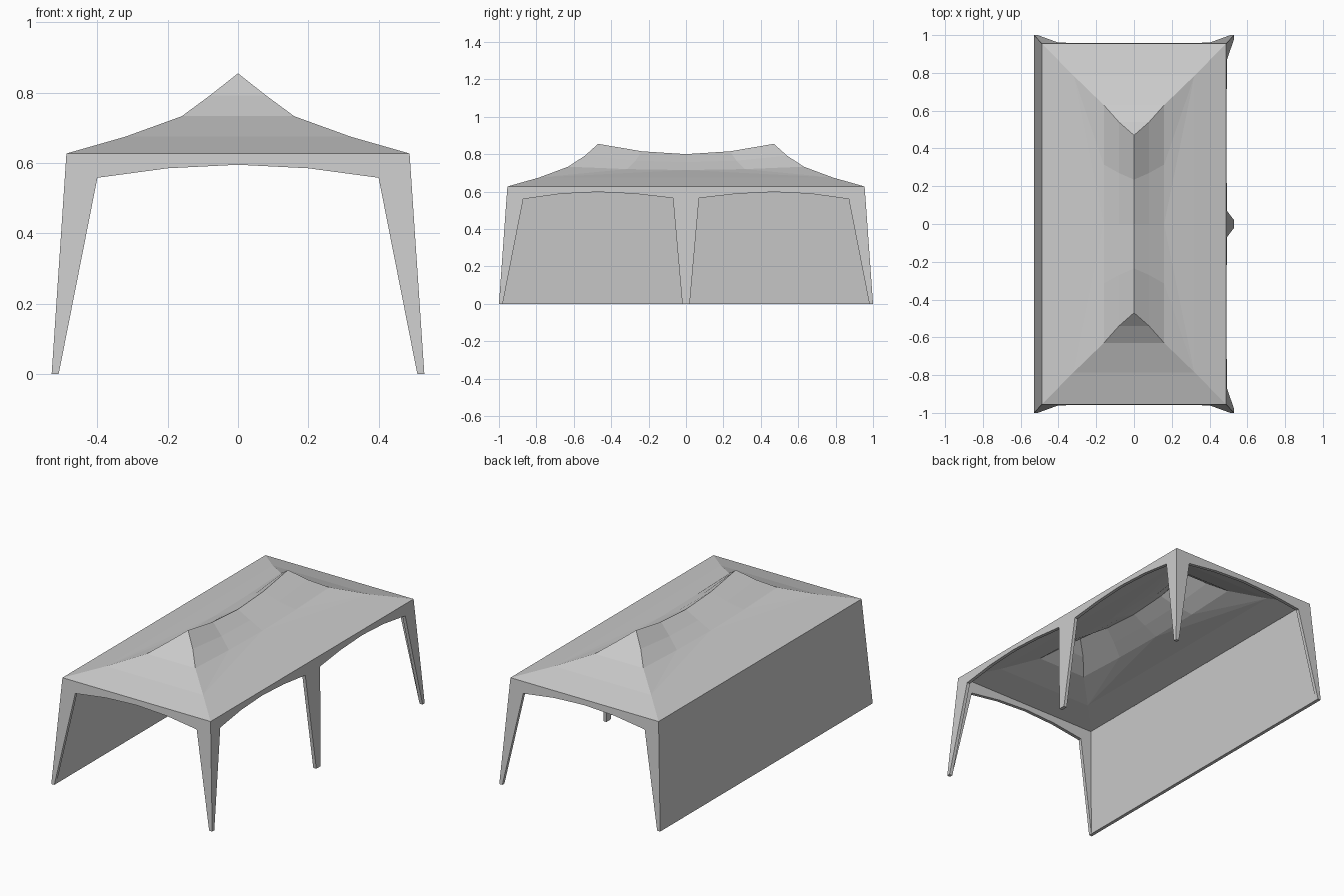
import bpy
import bmesh

cube = bpy.data.objects.get("Cube")
if cube:
    bpy.data.objects.remove(cube)

EAVE_X, EAVE_Y, EAVE_Z = 0.488, 0.955, 0.627   # roof edge
FOOT_X, FOOT_Y = 0.53, 1.0                     # ground outline
THICK = 0.02

canvas = bpy.data.materials.new("grey canvas")
canvas.use_nodes = True
grey = (0.6, 0.6, 0.6, 1)
canvas.diffuse_color = grey
canvas.node_tree.nodes["Principled BSDF"].inputs["Base Color"].default_value = grey


def finish(name, bm):
    bmesh.ops.remove_doubles(bm, verts=bm.verts, dist=0.0005)
    bmesh.ops.recalc_face_normals(bm, faces=bm.faces)
    mesh = bpy.data.meshes.new(name)
    bm.to_mesh(mesh)
    bm.free()
    mesh.materials.append(canvas)
    obj = bpy.data.objects.new(name, mesh)
    bpy.context.collection.objects.link(obj)
    return obj


def half_size(z):
    """Half width and half length of the sloping walls at height z."""
    t = z / EAVE_Z
    return FOOT_X + (EAVE_X - FOOT_X) * t, FOOT_Y + (EAVE_Y - FOOT_Y) * t


def panel(name, outline, axis, sign):
    """Wall panel from (along, z) points; None marks the mitred corner."""
    bm = bmesh.new()
    outer, inner, corner = [], [], []
    for along, z in outline:
        half = half_size(z)
        run, out = half[1 - axis], half[axis]
        is_corner = abs(along) >= 1
        s = (1 if along > 0 else -1)
        a = s * run if is_corner else along
        b = s * (run - THICK) if is_corner else along
        for ring, u, v in ((outer, a, out), (inner, b, out - THICK)):
            co = (sign * v, u, z) if axis == 0 else (u, sign * v, z)
            ring.append(bm.verts.new(co))
        corner.append(is_corner and s)
    bm.faces.new(outer)
    bm.faces.new(inner[::-1])
    for i in range(len(outer)):
        j = (i + 1) % len(outer)
        if corner[i] and corner[i] == corner[j]:
            continue
        bm.faces.new((outer[j], outer[i], inner[i], inner[j]))
    return finish(name, bm)


# Arched end frames; an "along" of 1 stands for the wall corner
top = [(1, 0), (1, EAVE_Z), (-1, EAVE_Z), (-1, 0)]
end_arch = [(-0.51, 0), (-0.4, 0.558), (-0.2, 0.585), (0, 0.595),
            (0.2, 0.585), (0.4, 0.558), (0.51, 0)]
panel("front_frame", top + end_arch, 1, -1)
panel("back_frame", top + end_arch, 1, 1)

# Long open side with two arches and a middle leg
bay = [(0.02, 0), (0.07, 0.565), (0.27, 0.588), (0.47, 0.598),
       (0.67, 0.588), (0.87, 0.56), (0.98, 0)]
mirrored = [(-y, z) for y, z in reversed(bay)]
panel("left_frame", top + mirrored + bay, 0, 1)

# Solid long wall
panel("right_wall", top, 0, -1)

# Roof: rows of (x, hip y, heights at hip, quarter and middle)
rows = [(EAVE_X, EAVE_Y, (EAVE_Z,)),
        (0.32, 0.785, (0.675,)),
        (0.16, 0.63, (0.733, 0.720, 0.715)),
        (0.08, 0.54, (0.792, 0.765, 0.757)),
        (0.0, 0.47, (0.855, 0.815, 0.80))]


def row_points(row, side):
    x, y, h = row
    if len(h) == 1:
        return [(side * x, y, h[0]), (side * x, -y, h[0])]
    steps = (1, 0.5, 0, -0.5, -1)
    heights = h + h[1::-1]
    return [(side * x, y * s, z) for s, z in zip(steps, heights)]


bm = bmesh.new()


def face(*points):
    bm.faces.new([bm.verts.new(p) for p in points])


for low, high in zip(rows, rows[1:]):
    # Long slopes
    for side in (1, -1):
        a, b = row_points(low, side), row_points(high, side)
        if len(a) == len(b):
            for i in range(len(a) - 1):
                face(a[i], a[i + 1], b[i + 1], b[i])
        else:
            mid = len(b) // 2
            for i in range(len(b) - 1):
                face(a[0] if i < mid else a[1], b[i + 1], b[i])
            face(a[0], a[1], b[mid])
    # End slopes
    for end in (1, -1):
        (x0, y0, h0), (x1, y1, h1) = low, high
        pts = [(-x0, end * y0, h0[0]), (x0, end * y0, h0[0]), (x1, end * y1, h1[0])]
        if x1 > 0:
            pts.append((-x1, end * y1, h1[0]))
        face(*pts)
roof = finish("roof", bm)
# Make the sheet face upward
if sum(p.normal.z for p in roof.data.polygons) < 0:
    roof.data.flip_normals()
